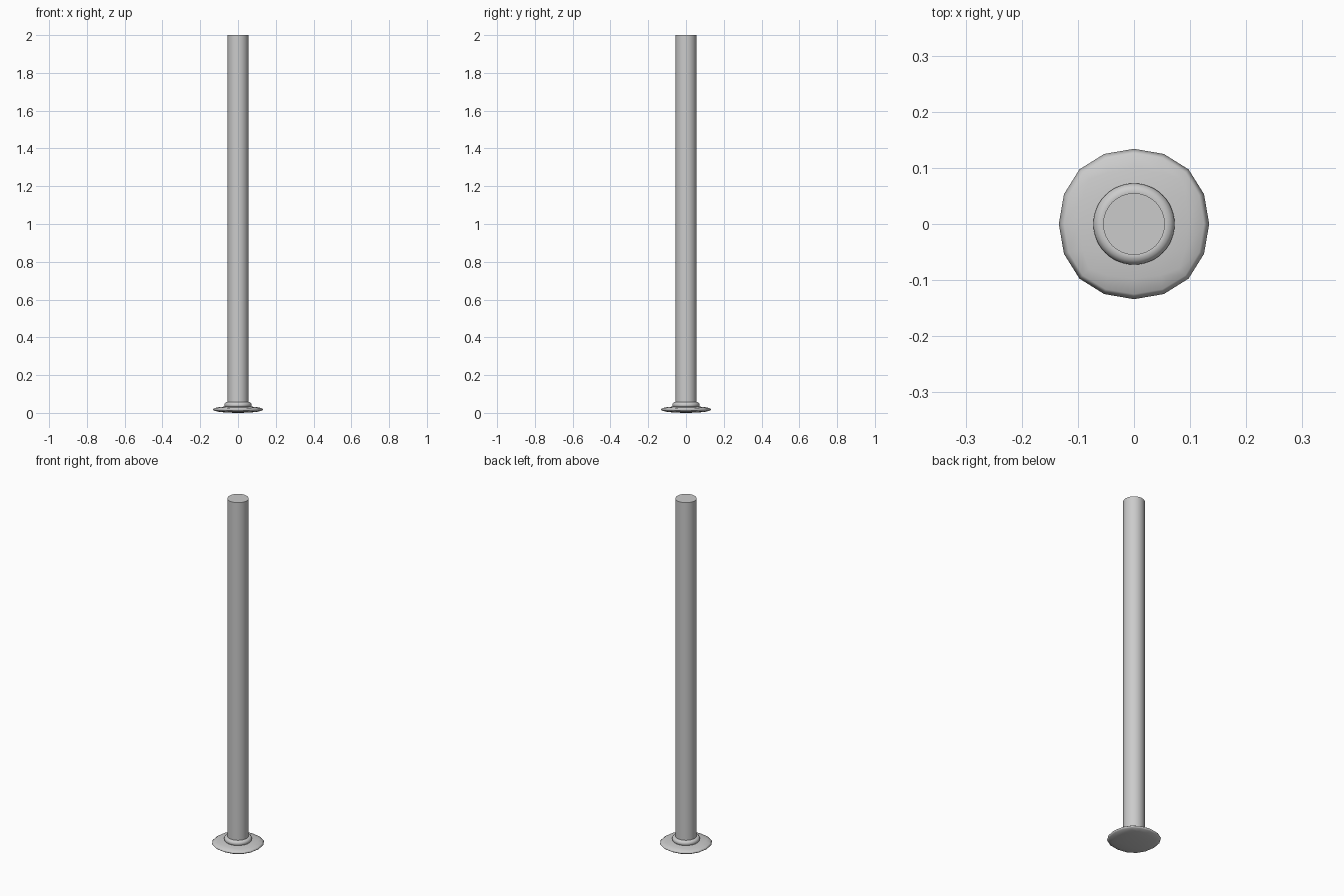
import bpy, math

if "Cube" in bpy.data.objects:
    bpy.data.objects.remove(bpy.data.objects["Cube"])


def finish(name, angle=40):
    ob = bpy.context.object
    ob.name = name
    bpy.ops.object.shade_smooth_by_angle(angle=math.radians(angle))
    return ob


# Pole shaft
bpy.ops.mesh.primitive_cylinder_add(vertices=32, radius=0.055, depth=1.98,
                                    location=(0, 0, 1.01))
finish("pole")

# Rounded collar where the pole meets the base
bpy.ops.mesh.primitive_torus_add(major_radius=0.057, minor_radius=0.0155,
                                 major_segments=48, minor_segments=12,
                                 location=(0, 0, 0.042))
finish("collar")

# Flattened lens-shaped foot: a subdivided cube squashed to a disc
bpy.ops.mesh.primitive_cube_add(size=1, location=(0, 0, 0.018))
foot = bpy.context.object
sub = foot.modifiers.new("Rounding", 'SUBSURF')
sub.levels = sub.render_levels = 2
bpy.ops.object.modifier_apply(modifier=sub.name)
foot.dimensions = (0.268, 0.268, 0.036)
bpy.ops.object.transform_apply(location=False, rotation=False, scale=True)
for poly in foot.data.polygons:
    poly.use_smooth = True
foot.name = "foot"
